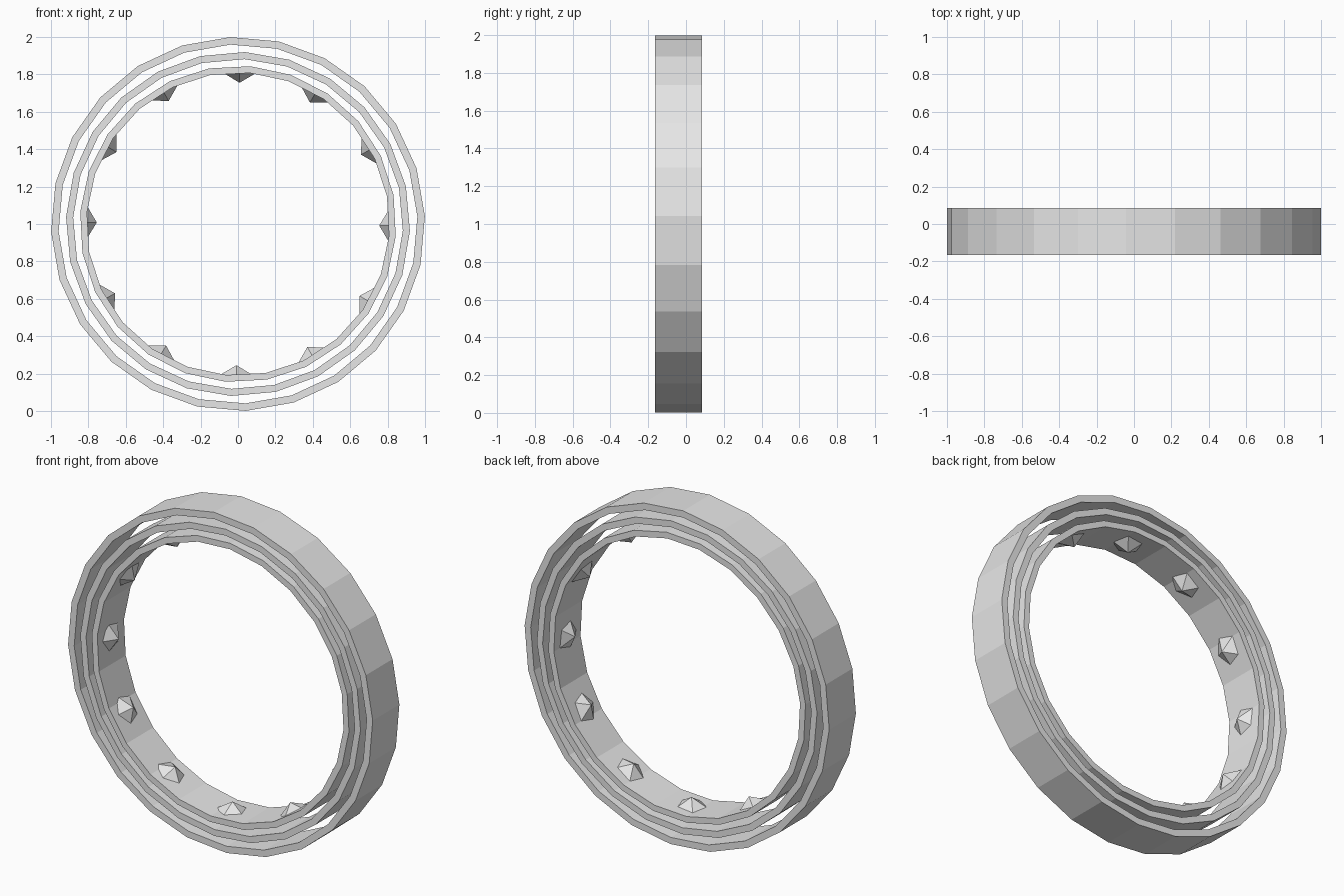
import bpy, math
from mathutils import Matrix, Vector

if "Cube" in bpy.data.objects:
    bpy.data.objects.remove(bpy.data.objects["Cube"])

SIDES = 24
Y_FRONT, Y_BACK = -0.165, 0.085
Y_MID = (Y_FRONT + Y_BACK) / 2

grey = bpy.data.materials.new("plain grey")
grey.diffuse_color = (0.8, 0.8, 0.8, 1)
grey.use_nodes = True
grey.node_tree.nodes["Principled BSDF"].inputs["Base Color"].default_value = grey.diffuse_color


def add_mesh(name, verts, faces):
    mesh = bpy.data.meshes.new(name)
    mesh.from_pydata(verts, [], faces)
    mesh.materials.append(grey)
    obj = bpy.data.objects.new(name, mesh)
    bpy.context.collection.objects.link(obj)
    return obj


def band(name, outer, inner, phase):
    """Faceted hoop with a rectangular section, axis along y."""
    section = [(outer, Y_FRONT), (outer, Y_BACK), (inner, Y_BACK), (inner, Y_FRONT)]
    verts, faces = [], []
    for i in range(SIDES):
        a = math.radians(phase) + math.tau * i / SIDES
        verts += [(r * math.cos(a), y, 1 + r * math.sin(a)) for r, y in section]
        n = (i + 1) % SIDES
        for k in range(4):
            m = (k + 1) % 4
            faces.append((4 * i + k, 4 * i + m, 4 * n + m, 4 * n + k))
    return add_mesh(name, verts, faces)


# Three nested hoops, each turned slightly
band("outer_band", 1.0, 0.96, 2.4)
band("middle_band", 0.92, 0.882, -2.3)
band("inner_band", 0.846, 0.81, -4.5)


def stud(index):
    """Five-sided pointed stud on the inside of the inner hoop."""
    a = math.radians(-0.6 + 30 * index)
    out = Vector((math.cos(a), 0, math.sin(a)))
    along = Vector((-math.sin(a), 0, math.cos(a)))
    centre = Vector((0, Y_MID, 1))
    verts = [centre + out * 0.755]
    for k in range(5):
        t = math.tau * k / 5
        verts.append(centre + out * 0.812 + along * (0.1 * math.sin(t))
                     + Vector((0, -0.09 * math.cos(t), 0)))
    faces = [(0, 1 + (k + 1) % 5, 1 + k) for k in range(5)] + [(1, 2, 3, 4, 5)]
    return add_mesh(f"stud_{index + 1}", verts, faces)


# Ring of twelve studs
for i in range(12):
    stud(i)

# Consistent outward normals
import bmesh
for obj in bpy.context.collection.objects:
    bm = bmesh.new()
    bm.from_mesh(obj.data)
    bmesh.ops.recalc_face_normals(bm, faces=bm.faces)
    bm.to_mesh(obj.data)
    bm.free()
